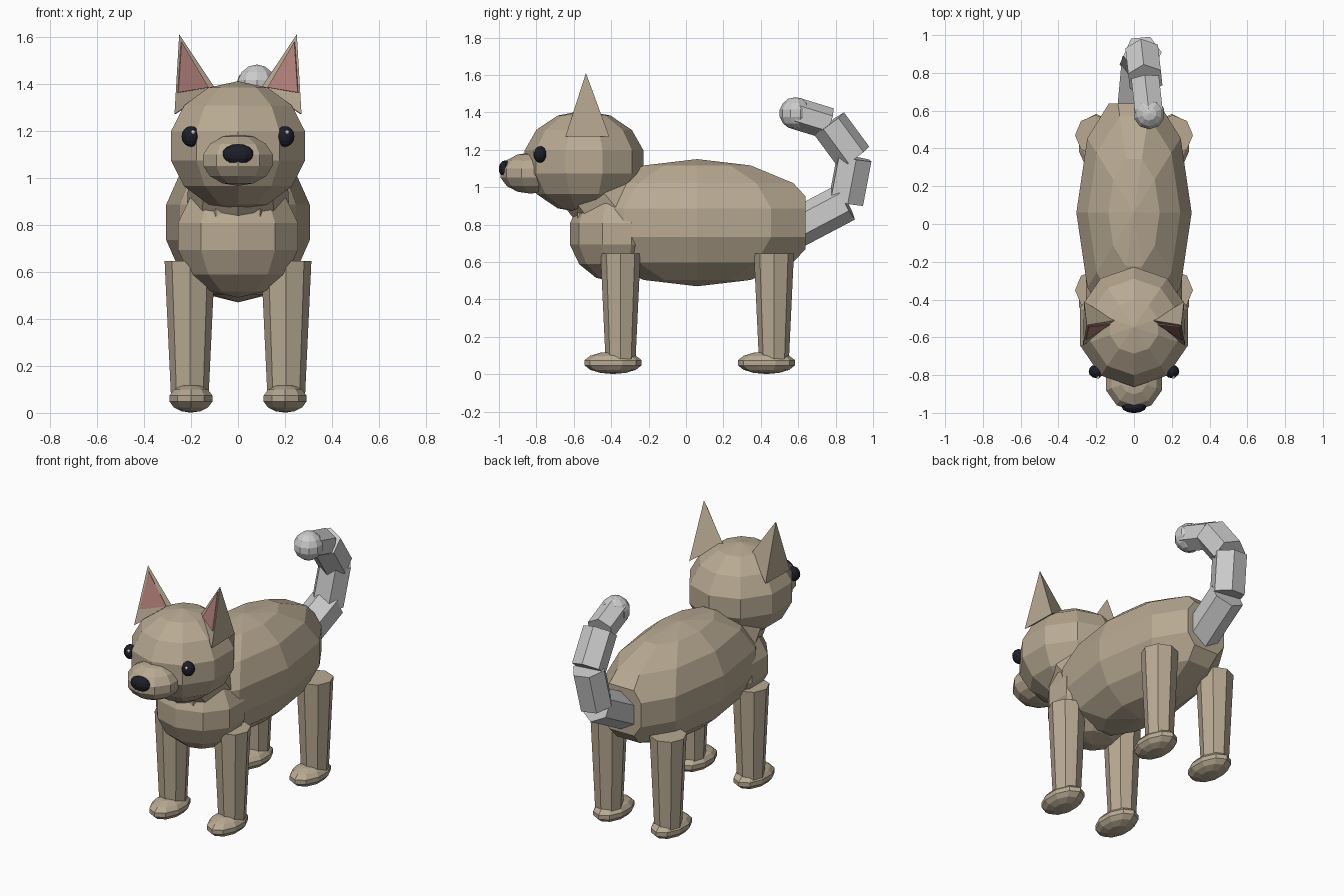
import bpy, bmesh, math
from mathutils import Matrix, Vector

cube = bpy.data.objects.get("Cube")
if cube:
    bpy.data.objects.remove(cube, do_unlink=True)


def material(name, rgb):
    m = bpy.data.materials.new(name)
    m.use_nodes = True
    color = (*rgb, 1)
    m.diffuse_color = color
    bsdf = m.node_tree.nodes["Principled BSDF"]
    bsdf.inputs["Base Color"].default_value = color
    bsdf.inputs["Roughness"].default_value = 0.8
    return m


tan = material("tan fur", (0.48, 0.40, 0.29))
gray = material("gray tail", (0.60, 0.60, 0.60))
pink = material("pink inner ear", (0.46, 0.22, 0.20))
black = material("black", (0.012, 0.013, 0.022))
white = material("white glint", (0.8, 0.8, 0.8))


def finish(name, bm, mat):
    bmesh.ops.recalc_face_normals(bm, faces=bm.faces[:])
    mesh = bpy.data.meshes.new(name)
    bm.to_mesh(mesh)
    bm.free()
    mesh.materials.append(mat)
    obj = bpy.data.objects.new(name, mesh)
    bpy.context.collection.objects.link(obj)
    return obj


def ball(name, center, radii, mat, turn=0, cut_y=None, segments=10, rings=7):
    """Faceted ellipsoid with vertical poles, optionally cut flat at the back."""
    bm = bmesh.new()
    place = (Matrix.Translation(center) @ Matrix.Diagonal((*radii, 1))
             @ Matrix.Rotation(math.radians(turn), 4, "Z"))
    bmesh.ops.create_uvsphere(bm, u_segments=segments, v_segments=rings,
                              radius=1, matrix=place)
    if cut_y is not None:
        cut = bmesh.ops.bisect_plane(bm, geom=bm.verts[:] + bm.edges[:] + bm.faces[:],
                                     plane_co=(0, cut_y, 0), plane_no=(0, 1, 0),
                                     clear_outer=True)
        rim = [e for e in cut["geom_cut"] if isinstance(e, bmesh.types.BMEdge)]
        bmesh.ops.contextual_create(bm, geom=rim)
    return finish(name, bm, mat)


def tube(name, start, end, r1, r2, sides, mat, turn=0):
    """Faceted tapered cylinder between two points."""
    a, b = Vector(start), Vector(end)
    axis = b - a
    place = (Matrix.Translation((a + b) / 2)
             @ axis.to_track_quat("Z", "Y").to_matrix().to_4x4()
             @ Matrix.Rotation(math.radians(turn), 4, "Z"))
    bm = bmesh.new()
    bmesh.ops.create_cone(bm, cap_ends=True, segments=sides, radius1=r1, radius2=r2,
                          depth=axis.length, matrix=place)
    return finish(name, bm, mat)


def polygon_mesh(name, points, faces, mat):
    bm = bmesh.new()
    verts = [bm.verts.new(p) for p in points]
    for f in faces:
        bm.faces.new([verts[i] for i in f])
    return finish(name, bm, mat)


# Torso, chest, neck and head
ball("body", (0, 0.06, 0.81), (0.313, 0.69, 0.34), tan, turn=90, cut_y=0.638)
ball("chest", (0, -0.37, 0.75), (0.275, 0.257, 0.26), tan)
tube("neck", (0, -0.30, 0.80), (0, -0.48, 1.02), 0.22, 0.21, 8, tan)
ball("head", (0, -0.545, 1.135), (0.308, 0.326, 0.275), tan)
ball("muzzle", (0, -0.83, 1.075), (0.16, 0.165, 0.11), tan)
ball("nose", (0, -0.965, 1.098), (0.067, 0.036, 0.045), black, segments=12, rings=8)

# Paired parts
for side, s in (("right", -1), ("left", 1)):
    ball(side + "_eye", (0.2 * s, -0.78, 1.175), (0.04, 0.036, 0.044), black,
         segments=12, rings=8)
    ball(side + "_eye_glint", (0.2 * s + 0.009, -0.81, 1.193), (0.009, 0.009, 0.009), white)

    # Ear: leaning three-sided spike with a pink plate on its front face
    apex = Vector((0.25 * s, -0.535, 1.61))
    front = Vector((0.27 * s, -0.645, 1.27))
    back = Vector((0.265 * s, -0.41, 1.27))
    inner = Vector((0.10 * s, -0.51, 1.385))
    polygon_mesh(side + "_ear", [apex, front, back, inner],
                 [(0, 1, 2), (0, 2, 3), (0, 3, 1), (1, 3, 2)], tan)
    normal = (front - apex).cross(inner - apex).normalized()
    if normal.y > 0:
        normal.negate()
    weights = ((0.88, 0.06, 0.06), (0.25, 0.70, 0.05), (0.05, 0.12, 0.83))
    rim = [apex * a + front * b + inner * c for a, b, c in weights]
    plate = [p + normal * 0.006 for p in rim] + rim
    polygon_mesh(side + "_inner_ear", plate,
                 [(0, 1, 2), (5, 4, 3), (0, 3, 4, 1), (1, 4, 5, 2), (2, 5, 3, 0)], pink)

    # Legs and paws
    for end, leg_y in (("front", -0.35), ("hind", 0.47)):
        name = end + "_" + side
        tube(name + "_leg", (0.205 * s, leg_y, 0.07), (0.205 * s, leg_y, 0.645),
             0.08, 0.107, 8, tan)
        ball(name + "_paw", (0.2 * s, leg_y - 0.04, 0.061), (0.098, 0.157, 0.06), tan)

# Curled tail of straight sections with a round tip
path = [(0, 0.58, 0.775), (0.025, 0.855, 0.92), (0.045, 0.90, 1.157),
        (0.06, 0.765, 1.34), (0.08, 0.585, 1.395)]
radii = (0.105, 0.102, 0.1, 0.085)
for i, r in enumerate(radii):
    tube(f"tail_section_{i + 1}", path[i], path[i + 1], r, r, 6, gray)
ball("tail_tip", path[-1], (0.086, 0.086, 0.086), gray)
